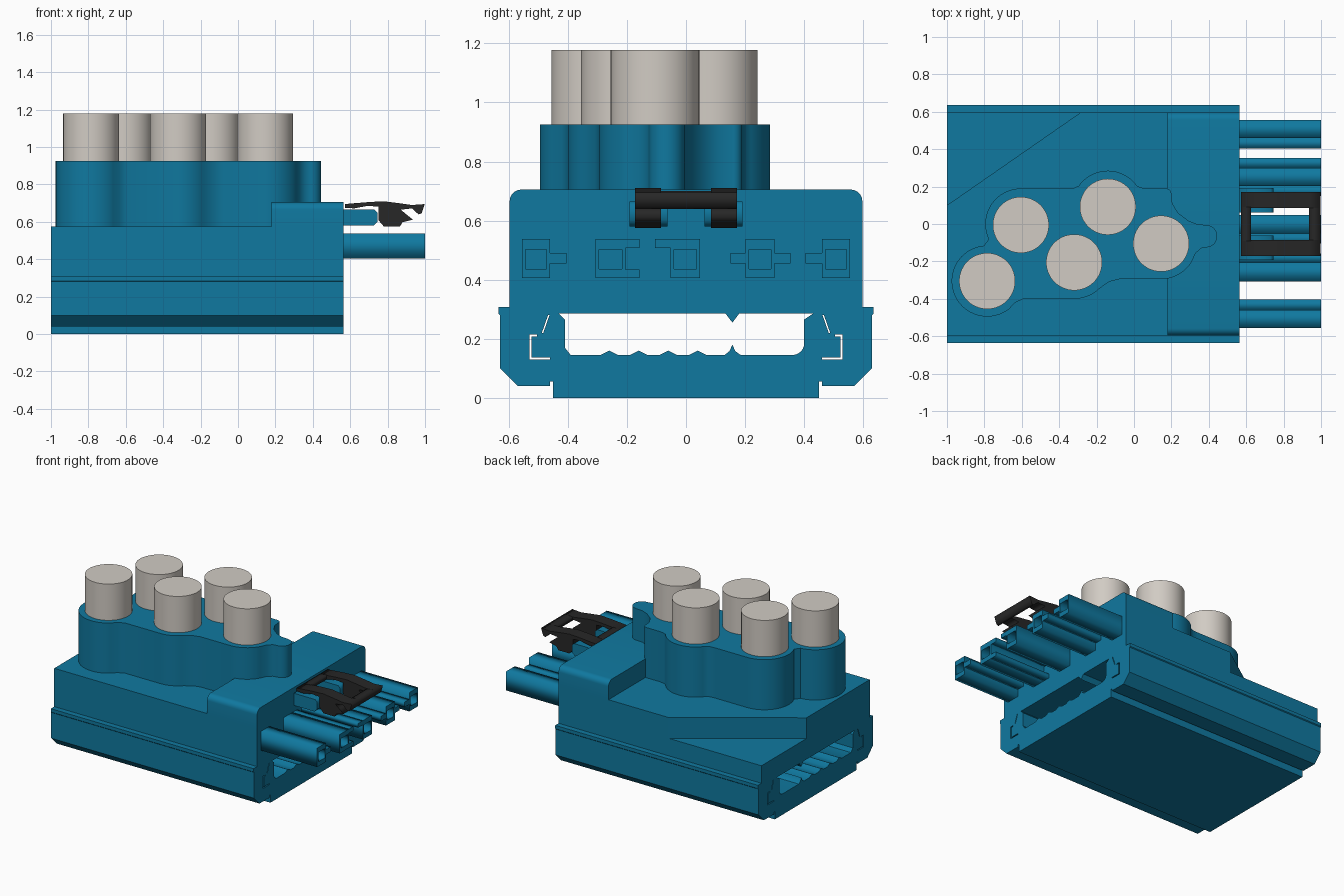
import bpy, bmesh
from math import sin, cos, radians
from mathutils import Matrix

if "Cube" in bpy.data.objects:
    bpy.data.objects.remove(bpy.data.objects["Cube"])

def material(name, rgb):
    m = bpy.data.materials.new(name)
    m.diffuse_color = (*rgb, 1)
    m.use_nodes = True
    m.node_tree.nodes["Principled BSDF"].inputs["Base Color"].default_value = m.diffuse_color
    return m

BLUE = material("blue_plastic", (0.005, 0.19, 0.35))
BEIGE = material("beige_sleeve", (0.64, 0.60, 0.55))
BLACK = material("black_plastic", (0.02, 0.02, 0.02))

# Local profile axes (u, v, extrusion) -> world axes
AXES = {
    'x': Matrix(((0, 0, 1, 0), (1, 0, 0, 0), (0, 1, 0, 0), (0, 0, 0, 1))),
    'y': Matrix(((1, 0, 0, 0), (0, 0, -1, 0), (0, 1, 0, 0), (0, 0, 0, 1))),
    'z': Matrix.Identity(4),
}

def extrude(name, loops, axis, a, b, mat):
    """Extrude a flat outline (first loop) with holes (other loops) from a to b."""
    cu = bpy.data.curves.new(name, 'CURVE')
    cu.dimensions, cu.fill_mode, cu.extrude = '2D', 'BOTH', (b - a) / 2
    for loop in loops:
        s = cu.splines.new('POLY')
        s.points.add(len(loop) - 1)
        s.use_cyclic_u = True
        for p, (u, v) in zip(s.points, loop):
            p.co = (u, v, 0, 1)
    tmp = bpy.data.objects.new(name + "_outline", cu)
    bpy.context.collection.objects.link(tmp)
    dg = bpy.context.evaluated_depsgraph_get()
    me = bpy.data.meshes.new_from_object(tmp.evaluated_get(dg))
    bpy.data.objects.remove(tmp)
    mid = (a + b) / 2 * (-1 if axis == 'y' else 1)
    me.transform(AXES[axis] @ Matrix.Translation((0, 0, mid)))
    bm = bmesh.new()
    bm.from_mesh(me)
    bmesh.ops.remove_doubles(bm, verts=bm.verts, dist=1e-5)
    bmesh.ops.recalc_face_normals(bm, faces=bm.faces)
    bm.to_mesh(me)
    bm.free()
    me.materials.clear()
    me.materials.append(mat)
    ob = bpy.data.objects.new(name, me)
    bpy.context.collection.objects.link(ob)
    return ob

def smooth(ob):
    bpy.ops.object.select_all(action='DESELECT')
    ob.select_set(True)
    bpy.context.view_layer.objects.active = ob
    bpy.ops.object.shade_smooth_by_angle(angle=radians(30))

def arc(cx, cy, r, a0, a1, step=6):
    n = max(3, round(abs(a1 - a0) / step))
    angs = [radians(a0 + (a1 - a0) * i / n) for i in range(n + 1)]
    return [(cx + r * cos(t), cy + r * sin(t)) for t in angs]

def rect(u0, v0, u1, v1):
    return [(u0, v0), (u1, v0), (u1, v1), (u0, v1)]

def mirror(pts):
    return [(-u, v) for u, v in reversed(pts)]

# Body: extruded cross-section with cable tunnel and side slits
half = [(.45, 0), (.45, .055), (.46, .055), (.46, .04), (.57, .04), (.63, .1),
        (.63, .28), (.635, .285), (.635, .308), (.597, .308), (.597, .575)]
floor = [(-.39, .145)]
for y in (-.26, -.16, -.06, .04):
    floor += [(y - .03, .145), (y, .16), (y + .03, .145)]
floor += [(.13, .145), (.147, .158), (.157, .18), (.167, .158), (.185, .145)]
tunnel = (floor + arc(.36, .185, .04, 270, 360, 15)
          + [(.40, .265), (.43, .285), (.18, .285), (.157, .255), (.134, .285),
             (-.43, .285), (-.41, .265), (-.41, .17)])
slit_l = [(.53, .215), (.53, .13), (.46, .13), (.46, .137), (.523, .137),
          (.523, .208), (.505, .208), (.505, .215)]
slit_d = [(.462, .28), (.483, .22), (.488, .22), (.467, .28)]
body = extrude("body", [half + mirror(half), tunnel, slit_l, mirror(slit_l),
                        slit_d, mirror(slit_d)], 'x', -1, .565, BLUE)

# Lowered back corner of the body
cutter = extrude("corner_cutter", [[(-1.1, .0306), (-.208, .65), (-.208, .8), (-1.1, .8)]],
                 'z', .43, .8, BLUE)
cutter.hide_render = True
mod = body.modifiers.new("corner", 'BOOLEAN')
mod.operation, mod.object, mod.solver = 'DIFFERENCE', cutter, 'EXACT'
bpy.context.view_layer.objects.active = body
bpy.ops.object.modifier_apply(modifier=mod.name)
bpy.data.objects.remove(cutter)
smooth(body)

# Raised front block with rounded shoulders
block = [(-.597, .57), (.597, .57)] + arc(.557, .665, .04, 0, 90, 15) + arc(-.557, .665, .04, 90, 180, 15)
smooth(extrude("raised_block", [block], 'x', .18, .565, BLUE))

# Lobed tower around the cable sleeves
tower = (arc(-.785, -.305, .19, 95, 308) + [(-.635, -.42), (-.59, -.4)]
         + arc(-.32, -.205, .195, 270, 315) + [(-.13, -.308), (-.08, -.295)]
         + arc(.145, -.105, .19, 270, 330) + [(.33, -.155), (.36, -.13)]
         + arc(.385, -.065, .06, -90, 90) + [(.34, -.002), (.29, .018), (.235, .06), (.205, .11)]
         + arc(.17, .16, .03, 0, 90) + [(.07, .19), (.035, .195)]
         + arc(-.14, .095, .19, 35, 145) + [(-.32, .193), (-.36, .19)]
         + arc(-.605, 0, .19, 90, 205))
smooth(extrude("sleeve_tower", [tower], 'z', .57, .925, BLUE))

# Cable sleeves
for i, (x, y) in enumerate([(-.785, -.305), (-.605, -.005), (-.32, -.205), (-.14, .092), (.145, -.105)]):
    smooth(extrude(f"cable_sleeve_{i + 1}", [arc(x, y, .15, 0, 354)], 'z', .9, 1.178, BEIGE))

# Contact housings: hollow bars with keying ribs; each rib is (y0, z0, y1, z1)
LO, HI = .405, .537
nub = (.455, .49)
housings = [
    (-.555, -.46, [(-.46, nub[0], -.405, nub[1])]),
    (-.307, -.205, [(-.205, LO, -.157, LO + .03), (-.205, HI - .03, -.157, HI)]),
    (-.052, .047, [(-.105, HI - .03, -.052, HI)]),
    (.202, .30, [(.15, nub[0], .202, nub[1]), (.30, nub[0], .353, nub[1])]),
    (.46, .555, [(.405, nub[0], .46, nub[1])]),
]
for i, (y0, y1, ribs) in enumerate(housings):
    hole = rect(y0 + .012, .437, y1 - .012, .503)
    extrude(f"contact_housing_{i + 1}", [rect(y0, LO, y1, HI), hole], 'x', .55, 1, BLUE)
    for j, r in enumerate(ribs):
        extrude(f"keying_rib_{i + 1}_{j + 1}", [rect(*r)], 'x', .55, 1, BLUE)

# Latch: supporting arms, hooked side rails and cross bars
rail = [(.572, .675), (.62, .672), (.69, .685), (.75, .682), (.75, .61), (.78, .575), (.865, .575),
        (.88, .598), (.935, .612), (.90, .64), (.87, .665), (.93, .672), (.965, .64), (.982, .645),
        (.998, .695), (.93, .69), (.86, .70), (.78, .71), (.70, .706), (.572, .695)]
tab = [(.55, .58), (.725, .58), (.745, .60), (.745, .65), (.73, .665), (.55, .665)]
for side, s in (("left", -1), ("right", 1)):
    a, b = sorted((s * .062, s * .192))
    extrude(f"latch_arm_{side}", [tab], 'y', a, b, BLUE)
    a, b = sorted((s * .085, s * .172))
    extrude(f"latch_rail_{side}", [rail], 'y', a, b, BLACK)
extrude("latch_rear_bar", [[(.572, .675), (.625, .672), (.625, .70), (.572, .695)]], 'y', -.09, .09, BLACK)
extrude("latch_front_bar", [[(.935, .672), (.965, .64), (.982, .645), (.998, .695), (.935, .69)]],
        'y', -.09, .09, BLACK)
